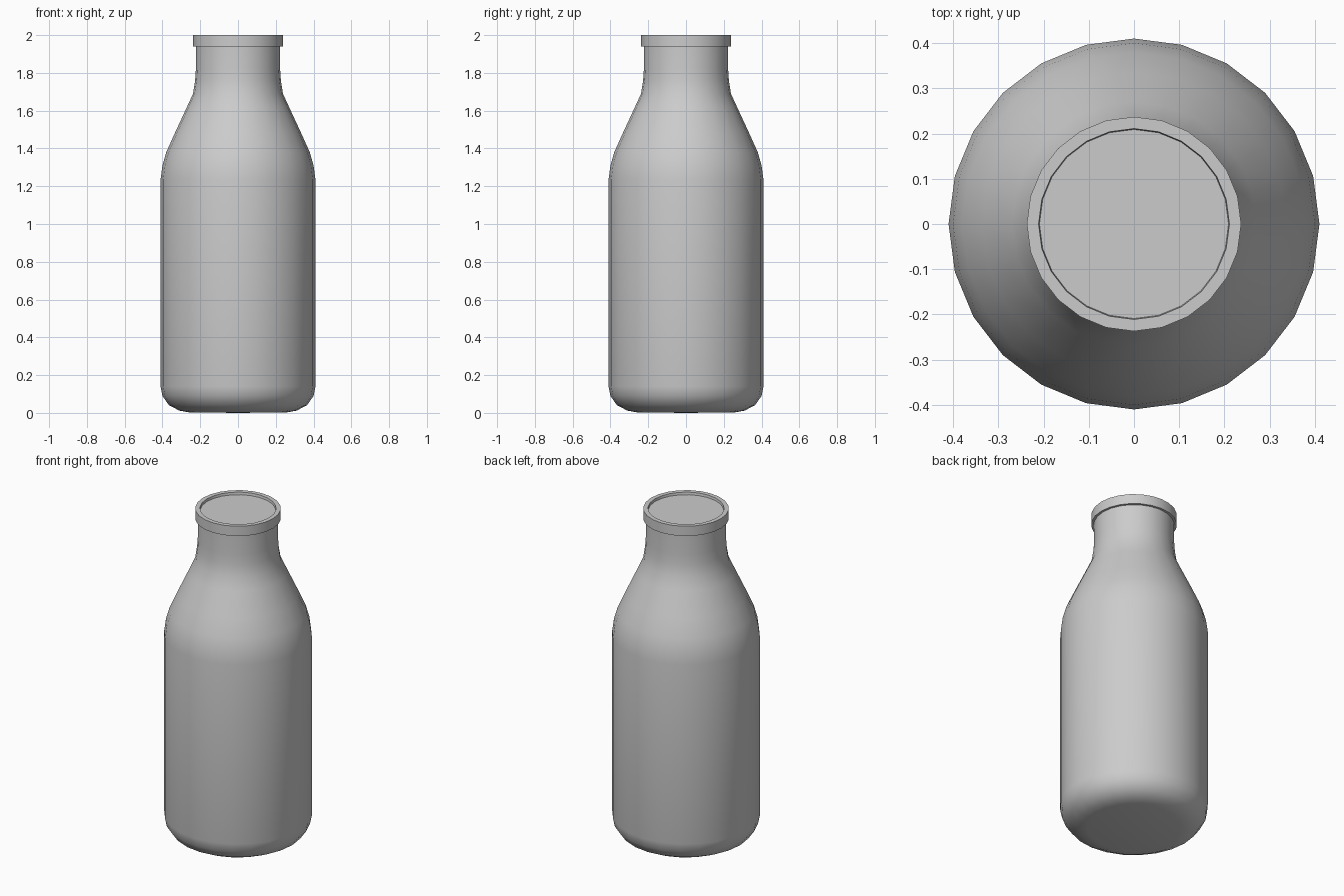
import bpy, bmesh
from math import radians, pi
from mathutils import Matrix

if "Cube" in bpy.data.objects:
    bpy.data.objects.remove(bpy.data.objects["Cube"])


def lathe(name, profile, sides=24, angle=35):
    """Revolve an (r, z) profile around the z axis."""
    bm = bmesh.new()
    verts = [bm.verts.new((r, 0, z)) for r, z in profile]
    edges = [bm.edges.new(pair) for pair in zip(verts, verts[1:])]
    bmesh.ops.spin(bm, geom=verts + edges, cent=(0, 0, 0), axis=(0, 0, 1),
                   angle=2 * pi, steps=sides, use_merge=True)
    bmesh.ops.remove_doubles(bm, verts=bm.verts, dist=1e-5)
    bmesh.ops.recalc_face_normals(bm, faces=bm.faces)
    mesh = bpy.data.meshes.new(name)
    bm.to_mesh(mesh)
    bm.free()
    obj = bpy.data.objects.new(name, mesh)
    bpy.context.collection.objects.link(obj)
    bpy.ops.object.select_all(action='DESELECT')
    obj.select_set(True)
    bpy.context.view_layer.objects.active = obj
    bpy.ops.object.shade_smooth_by_angle(angle=radians(angle))
    return obj


# Bottle: rounded foot, straight body, sloped shoulder and neck
lathe("bottle_body", [
    (0, 0), (0.26, 0.003), (0.31, 0.012), (0.365, 0.04), (0.40, 0.09),
    (0.41, 0.14), (0.41, 1.235), (0.40, 1.31), (0.38, 1.38), (0.335, 1.48),
    (0.27, 1.62), (0.238, 1.69), (0.227, 1.76), (0.223, 1.82),
    (0.223, 1.95), (0, 1.95)], angle=45)

# Lid: flat band with a shallow recessed top
lathe("lid", [
    (0, 1.94), (0.237, 1.94), (0.237, 2.0), (0.211, 2.0),
    (0.209, 1.985), (0, 1.985)])
